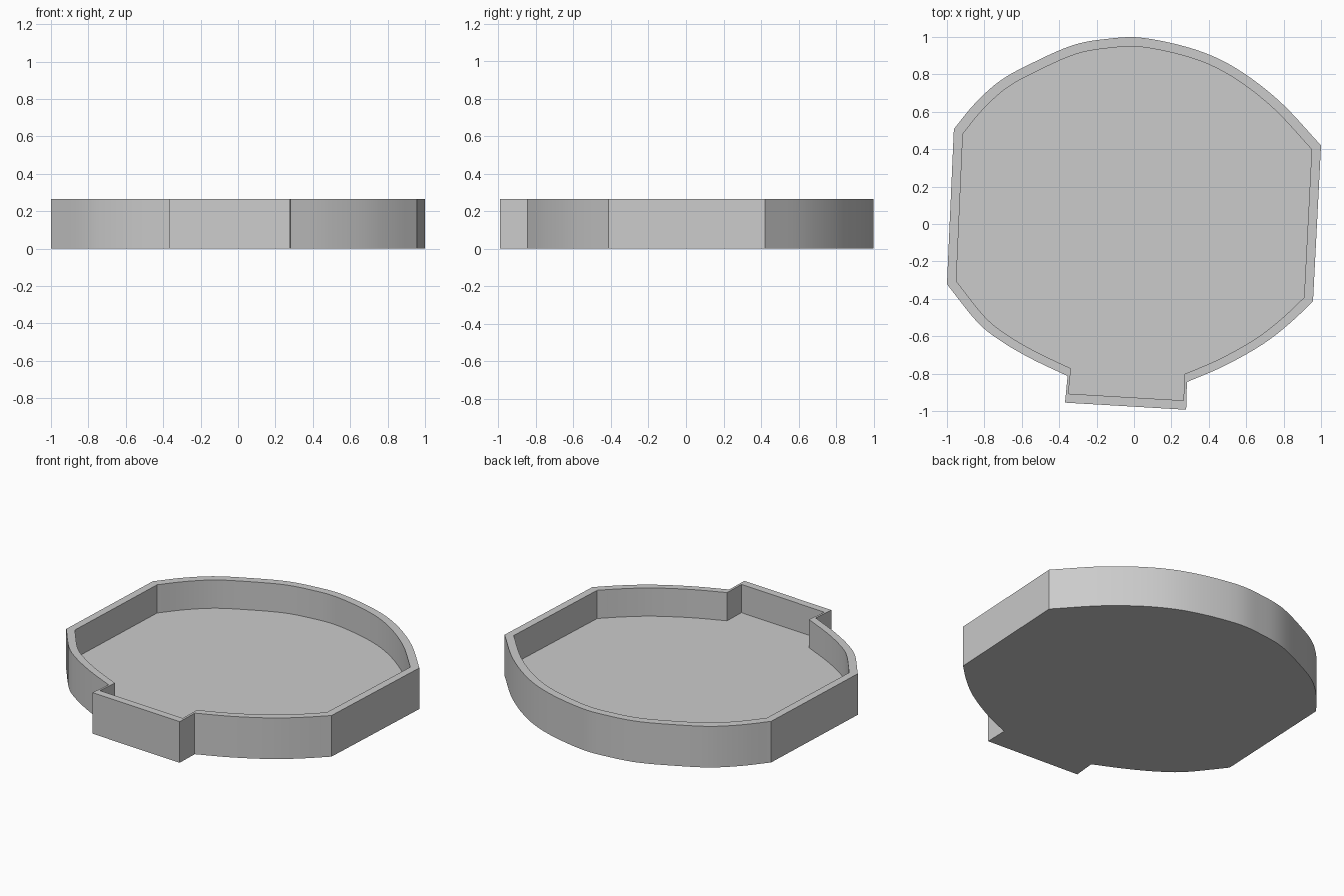
import bpy, bmesh, math
from mathutils import Vector

cube = bpy.data.objects.get("Cube")
if cube:
    bpy.data.objects.remove(cube, do_unlink=True)

HEIGHT, FLOOR, INNER = 0.265, 0.083, 0.95

mat = bpy.data.materials.new("plain_grey")
mat.use_nodes = True
grey = (0.6, 0.6, 0.6, 1)
mat.diffuse_color = grey
mat.node_tree.nodes["Principled BSDF"].inputs["Base Color"].default_value = grey


def smooth_run(keys, steps=5):
    """Curve through the key points, keeping sharp ends."""
    p = [Vector(k) for k in keys]
    p = [2 * p[0] - p[1]] + p + [2 * p[-1] - p[-2]]
    run = []
    for a, b, c, d in zip(p, p[1:], p[2:], p[3:]):
        for i in range(steps):
            t = i / steps
            run.append(0.5 * (2 * b + (c - a) * t + (2 * a - 5 * b + 4 * c - d) * t ** 2
                              + (3 * b - a - 3 * c + d) * t ** 3))
    return run + [p[-2]]


# Outline, counter-clockwise: front spout, right-hand arc, back arc, left-hand arc
spout = [Vector((-0.369, -0.955)), Vector((0.279, -0.993))]
front_left_arc = smooth_run([(0.283, -0.845), (0.487, -0.757), (0.69, -0.642),
                             (0.834, -0.53), (0.957, -0.414)])
back_arc = smooth_run([(1.0, 0.42), (0.78, 0.655), (0.55, 0.83), (0.33, 0.932), (0.05, 0.995),
                       (-0.14, 0.99), (-0.33, 0.955), (-0.556, 0.855), (-0.717, 0.765),
                       (-0.85, 0.645), (-0.963, 0.508)])
front_right_arc = smooth_run([(-1.0, -0.322), (-0.84, -0.522), (-0.717, -0.622),
                              (-0.556, -0.717), (-0.355, -0.813)])
outline = spout + front_left_arc + back_arc + front_right_arc

# Tray: bottom, outer wall, rim, inner wall and floor
bm = bmesh.new()
loops = [[bm.verts.new((p.x * s, p.y * s, z)) for p in outline]
         for s, z in ((1, 0), (1, HEIGHT), (INNER, HEIGHT), (INNER, FLOOR))]
n = len(outline)
for low, high in zip(loops, loops[1:]):
    for i in range(n):
        j = (i + 1) % n
        bm.faces.new((low[i], low[j], high[j], high[i]))
bm.faces.new(loops[0][::-1])
bm.faces.new(loops[-1])
bmesh.ops.recalc_face_normals(bm, faces=bm.faces)
mesh = bpy.data.meshes.new("tray")
bm.to_mesh(mesh)
bm.free()
mesh.materials.append(mat)
tray = bpy.data.objects.new("tray", mesh)
bpy.context.collection.objects.link(tray)
bpy.context.view_layer.objects.active = tray
tray.select_set(True)
bpy.ops.object.shade_smooth_by_angle(angle=math.radians(25))
